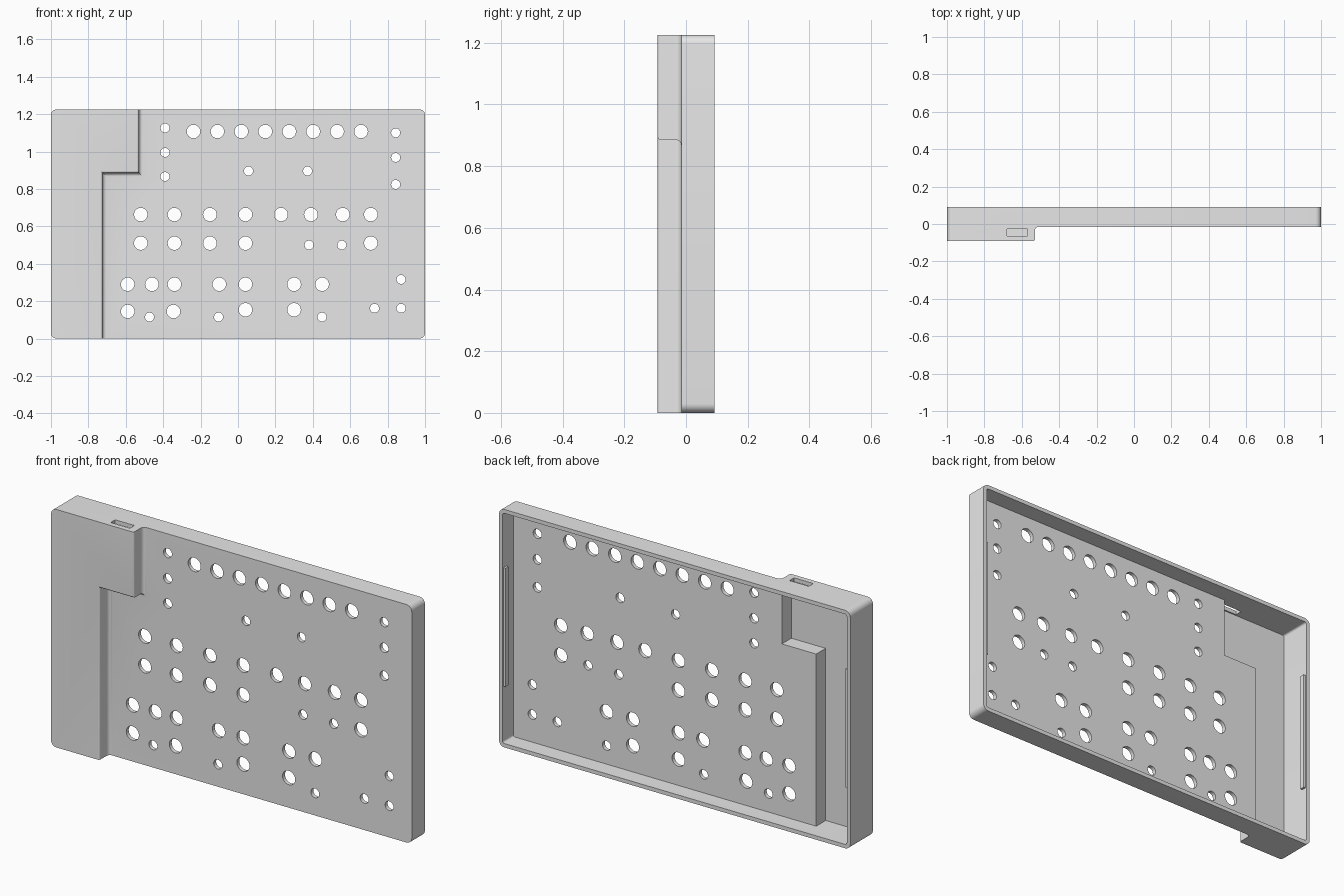
import bpy, bmesh, math

cube = bpy.data.objects.get("Cube")
if cube:
    bpy.data.objects.remove(cube, do_unlink=True)

HEIGHT, WALL, CORNER = 1.225, 0.02, 0.03
BACK, PLATE, FRONT = 0.092, -0.015, -0.092
STEP_HIGH, STEP_LOW, STEP_Z = -0.53, -0.725, 0.886

grey = bpy.data.materials.new("plain grey")
grey.use_nodes = True
grey.diffuse_color = (0.8, 0.8, 0.8, 1)
grey.node_tree.nodes["Principled BSDF"].inputs["Base Color"].default_value = grey.diffuse_color


def finish(name, bm):
    bmesh.ops.recalc_face_normals(bm, faces=bm.faces)
    mesh = bpy.data.meshes.new(name)
    bm.to_mesh(mesh)
    bm.free()
    mesh.materials.append(grey)
    obj = bpy.data.objects.new(name, mesh)
    bpy.context.collection.objects.link(obj)
    return obj


def loft(name, rings):
    """Skin a list of (y, outline) rings and close both ends."""
    bm = bmesh.new()
    loops = [[bm.verts.new((x, y, z)) for x, z in pts] for y, pts in rings]
    for a, b in zip(loops, loops[1:]):
        for i in range(len(a)):
            j = (i + 1) % len(a)
            bm.faces.new((a[i], a[j], b[j], b[i]))
    bm.faces.new(loops[0])
    bm.faces.new(loops[-1])
    return finish(name, bm)


def box(name, low, high):
    (x0, y0, z0), (x1, y1, z1) = low, high
    return loft(name, [(y, [(x0, z0), (x1, z0), (x1, z1), (x0, z1)]) for y in (y0, y1)])


def corner(cx, cz, radius, start):
    turns = [math.radians(start + 90 * i / 8) for i in range(9)]
    return [(cx + radius * math.cos(t), cz + radius * math.sin(t)) for t in turns]


def left_side(inset, radius):
    x, low, high = -1 + inset + radius, inset + radius, HEIGHT - inset - radius
    return corner(x, high, radius, 90) + corner(x, low, radius, 180)


def slab_outline(inset, radius):
    left = left_side(inset, radius)
    return left + [(-x, z) for x, z in reversed(left)]


def step_outline(grow, inset, radius):
    high, low, z = STEP_HIGH + grow, STEP_LOW + grow, STEP_Z - grow
    return left_side(inset, radius) + [(low, inset), (low, z), (high, z), (high, HEIGHT - inset)]


def boolean(target, tool, operation):
    mod = target.modifiers.new(operation, 'BOOLEAN')
    mod.operation, mod.solver, mod.object = operation, 'EXACT', tool
    bpy.context.view_layer.objects.active = target
    bpy.ops.object.modifier_apply(modifier=mod.name)
    bpy.data.objects.remove(tool, do_unlink=True)


# Tray and raised L-shaped step with a rounded rim and a filleted foot
tray = loft("tray", [(y, slab_outline(0, CORNER)) for y in (PLATE, BACK)])
quarter = [math.radians(90 * i / 6) for i in range(7)]
rim, foot = 0.01, 0.02
profile = [(FRONT + rim - rim * math.cos(t), rim * math.sin(t) - rim) for t in quarter]
profile += [(PLATE - foot + foot * math.sin(t), foot - foot * math.cos(t)) for t in quarter]
profile.append((0, foot))
step = loft("raised_step", [(y, step_outline(g, 0, CORNER)) for y, g in profile])
boolean(tray, step, 'UNION')

# Hollow, open at the back, with a deeper pocket behind the step
floor = PLATE + WALL
cavity = loft("cavity_cutter", [(y, slab_outline(WALL, 0.01)) for y in (floor, BACK + 0.1)])
boolean(tray, cavity, 'DIFFERENCE')
pocket = loft("pocket_cutter", [(y, step_outline(-WALL, WALL, 0.01))
                                for y in (FRONT + WALL, floor + 0.04)])
boolean(tray, pocket, 'DIFFERENCE')

# Slot through the top wall
slot = box("slot_cutter", (-0.68, -0.065, HEIGHT - 0.1), (-0.57, -0.028, HEIGHT + 0.1))
boolean(tray, slot, 'DIFFERENCE')

# Round holes as rows: radius, height, positions along x
BIG, SMALL = 0.036, 0.024
rows = [
    (BIG, 1.107, [-0.238 + 0.128 * i for i in range(8)]),
    (BIG, 0.663, [-0.52, -0.34, -0.15, 0.04, 0.23, 0.39, 0.56, 0.71]),
    (BIG, 0.51, [-0.52, -0.34, -0.15, 0.04, 0.71]),
    (BIG, 0.29, [-0.59, -0.46, -0.34, -0.1, 0.04, 0.3, 0.45]),
    (BIG, 0.145, [-0.59, -0.345]),
    (BIG, 0.154, [0.04, 0.3]),
    (SMALL, 0.896, [0.056, 0.372]),
    (SMALL, 0.5, [0.38, 0.555]),
    (SMALL, 0.162, [0.73, 0.872]),
    (SMALL, 0.316, [0.872]),
    (SMALL, 0.115, [-0.473, -0.104, 0.449]),
]
rows += [(SMALL, z, [-0.39]) for z in (1.126, 0.995, 0.866)]
rows += [(SMALL, z, [0.843]) for z in (1.1, 0.968, 0.824)]

bm = bmesh.new()
for radius, z, xs in rows:
    for x in xs:
        ends = []
        for y in (PLATE - 0.05, floor + 0.05):
            ends.append([bm.verts.new((x + radius * math.cos(t), y, z + radius * math.sin(t)))
                         for t in (math.tau * i / 32 for i in range(32))])
        a, b = ends
        for i in range(len(a)):
            bm.faces.new((a[i - 1], a[i], b[i], b[i - 1]))
        bm.faces.new(a)
        bm.faces.new(b)
boolean(tray, finish("hole_cutter", bm), 'DIFFERENCE')

# Snap ribs on the inside of both end walls
for name, side in (("left_snap_rib", 1), ("right_snap_rib", -1)):
    box(name, (side * 0.968, BACK - 0.03, 0.31), (side * 0.985, BACK - 0.006, 0.92))

# Smooth rounded parts while keeping edges sharp
bpy.ops.object.select_all(action='DESELECT')
tray.select_set(True)
bpy.context.view_layer.objects.active = tray
bpy.ops.object.shade_smooth_by_angle(angle=math.radians(30))
